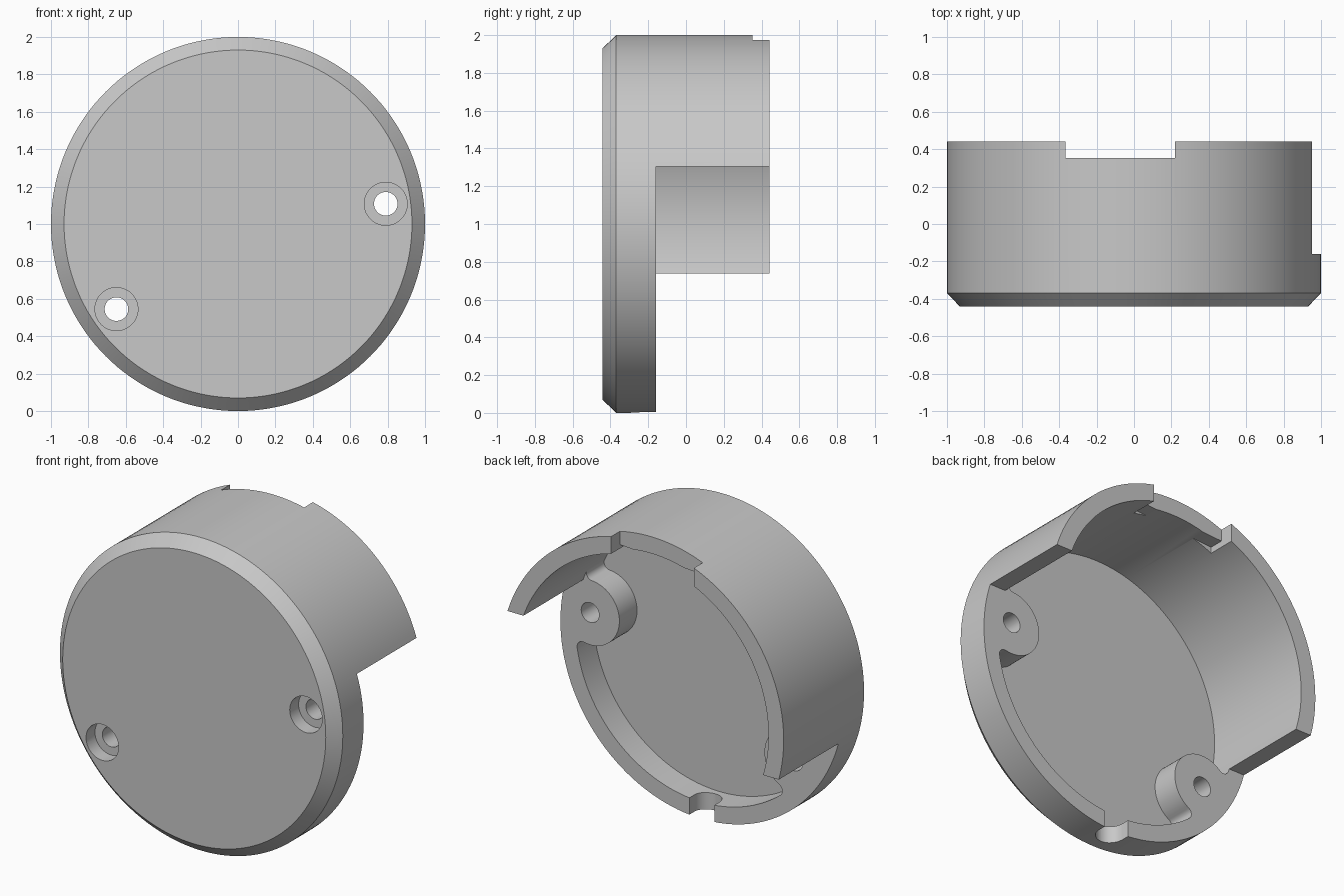
import bpy, bmesh
from math import pi, cos, sin, acos, atan2, hypot
from mathutils import Vector

old = bpy.data.objects.get("Cube")
if old:
    bpy.data.objects.remove(old, do_unlink=True)

grey = bpy.data.materials.new("plain grey")
grey.use_nodes = True
COLOUR = (0.58, 0.58, 0.58, 1)
grey.diffuse_color = COLOUR
grey.node_tree.nodes["Principled BSDF"].inputs["Base Color"].default_value = COLOUR

FRONT, FLOOR, RIM, BACK = -0.442, -0.338, -0.16, 0.442
INNER = 0.893         # inside radius of the wall
CENTRE = 1.0          # height of the axis


def finish(name, bm):
    bmesh.ops.recalc_face_normals(bm, faces=bm.faces)
    mesh = bpy.data.meshes.new(name)
    bm.to_mesh(mesh)
    bm.free()
    mesh.materials.append(grey)
    obj = bpy.data.objects.new(name, mesh)
    bpy.context.collection.objects.link(obj)
    return obj


def prism(name, points, start, end, axis="Y"):
    """Extrude an outline: (x, z) along Y, or (x, y) along Z."""
    def place(p, t):
        return (p[0], t, p[1]) if axis == "Y" else (p[0], p[1], t)
    bm = bmesh.new()
    face = bm.faces.new([bm.verts.new(place(p, start)) for p in points])
    moved = bmesh.ops.extrude_face_region(bm, geom=[face])["geom"]
    shift = Vector(place((0, 0), end - start))
    bmesh.ops.translate(bm, vec=shift, verts=[v for v in moved if isinstance(v, bmesh.types.BMVert)])
    return finish(name, bm)


def arc(cx, cy, r, a0, a1, n=24):
    return [(cx + r * cos(a0 + (a1 - a0) * i / n), cy + r * sin(a0 + (a1 - a0) * i / n))
            for i in range(n + 1)]


def disc(x, z, r):
    return arc(x, z, r, 0, 2 * pi, 48)[:-1]


def lathe(name, profile, steps=144):
    """Revolve an (r, y) profile around the Y axis."""
    bm = bmesh.new()
    verts = [bm.verts.new((r, y, CENTRE)) for r, y in profile]
    edges = [bm.edges.new(pair) for pair in zip(verts, verts[1:])]
    bmesh.ops.spin(bm, geom=verts + edges, cent=(0, 0, CENTRE), axis=(0, 1, 0),
                   angle=2 * pi, steps=steps, use_duplicate=False)
    bmesh.ops.remove_doubles(bm, verts=bm.verts, dist=1e-4)
    return finish(name, bm)


def combine(body, tool, operation):
    mod = body.modifiers.new(tool.name, "BOOLEAN")
    mod.operation, mod.solver, mod.object = operation, "EXACT", tool
    bpy.context.view_layer.objects.active = body
    bpy.ops.object.modifier_apply(modifier=mod.name)
    bpy.data.objects.remove(tool, do_unlink=True)


def boss_outline(x, z, b=0.207, f=0.04):
    """Round boss blended into the wall by two small fillets."""
    d, turn = hypot(x, z - CENTRE), atan2(z - CENTRE, x)
    reach = INNER - f
    phi = acos((d * d + reach * reach - (b + f) ** 2) / (2 * d * reach))
    qx, qy = reach * cos(phi), reach * sin(phi)
    theta = atan2(qy, qx - d)
    half = [(0.95 * cos(phi), 0.95 * sin(phi))]
    half += arc(qx, qy, f, phi, theta - pi, 10)
    half += arc(d, 0, b, theta, pi, 20)[1:]
    full = half + [(px, -py) for px, py in reversed(half[:-1])]
    return [(px * cos(turn) - py * sin(turn), CENTRE + px * sin(turn) + py * cos(turn))
            for px, py in full]


# Round cup with a chamfered front edge
body = lathe("round_housing", [
    (0, FRONT), (0.93, FRONT), (1, -0.37), (1, BACK), (INNER, BACK), (INNER, FLOOR), (0, FLOOR)])

# Lower part of the wall cut down to a shallow rim
combine(body, prism("wall_cutter", [
    (-1.2, 0.739), (0, 0.739), (0, 1.304), (1.2, 1.304), (1.2, -0.2), (-1.2, -0.2)], RIM, 0.6),
    "DIFFERENCE")

# Top notch, with a flat-topped recess inside the wall below it
combine(body, prism("notch_cutter", [(-0.365, 1.6), (0.22, 1.6), (0.22, 2.2), (-0.365, 2.2)],
                    0.353, 0.6), "DIFFERENCE")
combine(body, prism("recess_cutter", [(-0.365, 1.6), (0.22, 1.6), (0.22, 1.89), (-0.365, 1.855)],
                    0.26, 0.5), "DIFFERENCE")

# Screw bosses with counterbored holes
for x, z in ((0.79, 1.108), (-0.65, 0.545)):
    combine(body, prism("screw_boss", boss_outline(x, z), FLOOR - 0.03, RIM), "UNION")
    combine(body, prism("counterbore", disc(x, z, 0.115), -0.6, FRONT + 0.09), "DIFFERENCE")
    combine(body, prism("screw_hole", disc(x, z, 0.063), -0.6, 0), "DIFFERENCE")

# Round-bottomed cable slot through the bottom rim
slot = [(-0.088, 0)] + arc(0, -0.21, 0.088, pi, 2 * pi) + [(0.088, 0)]
combine(body, prism("cable_slot", slot, -0.1, 0.2, "Z"), "DIFFERENCE")

bpy.ops.object.select_all(action="DESELECT")
body.select_set(True)
bpy.context.view_layer.objects.active = body
bpy.ops.object.shade_smooth_by_angle()
